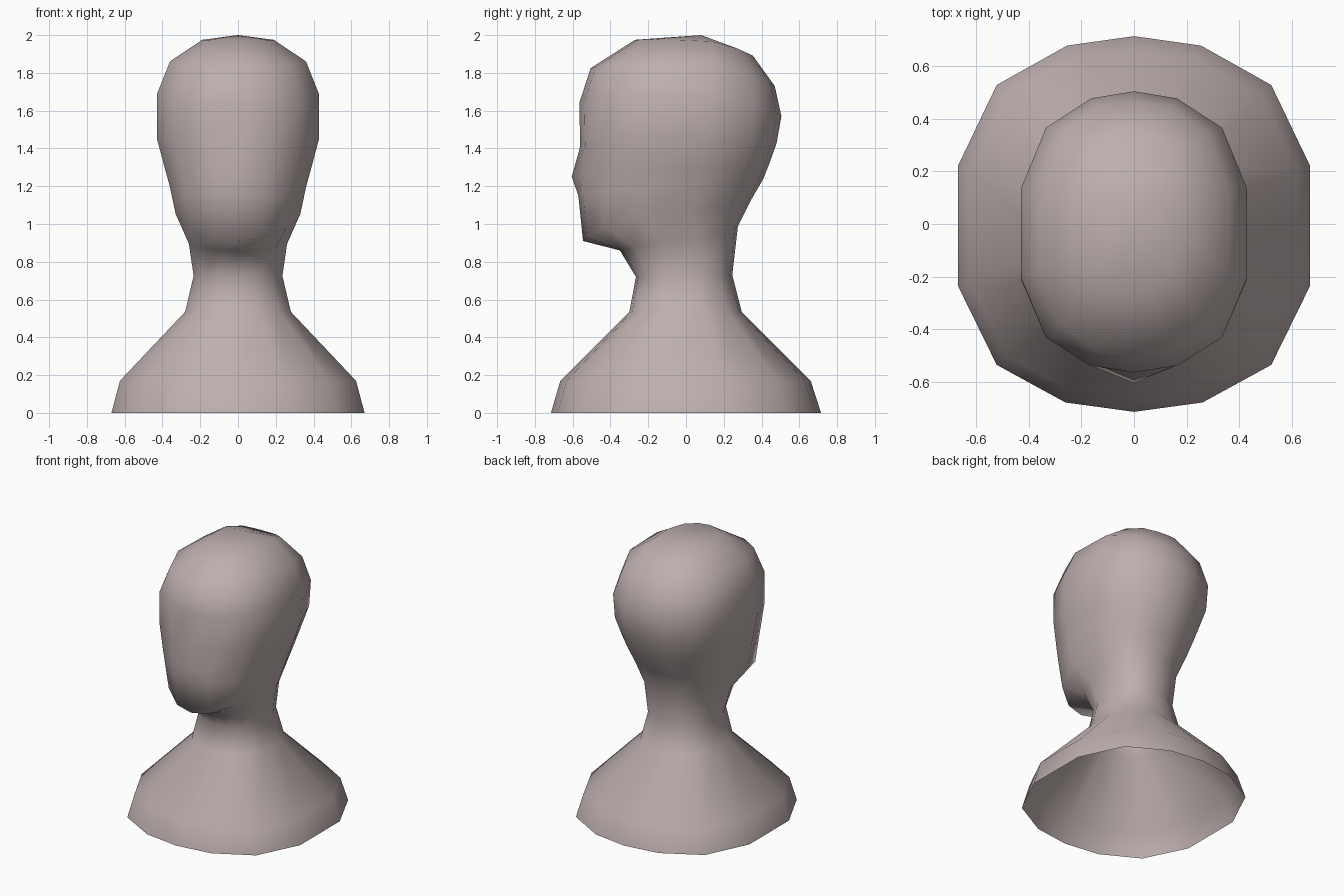
import bpy
import bmesh

cube = bpy.data.objects.get("Cube")
if cube:
    bpy.data.objects.remove(cube)

# Matte clay colour
clay = bpy.data.materials.new("warm grey clay")
clay.use_nodes = True
colour = (0.51, 0.43, 0.425, 1)
clay.diffuse_color = colour
clay.node_tree.nodes["Principled BSDF"].inputs["Base Color"].default_value = colour

# Unit half outline shared by every cross-section, front to back
half = [(0, -1), (.39, -.95), (.78, -.75), (1, -.33),
        (1, .31), (.78, .74), (.38, .95), (0, 1)]
outline = half + [(-x, y) for x, y in reversed(half[1:-1])]

# Cross-sections: half width, side z, front y, front z, back y, back z
sections = [
    (.67, 0, -.715, 0, .715, 0),              # base
    (.625, .17, -.665, .17, .66, .17),        # shoulders
    (.28, .535, -.30, .535, .295, .535),      # neck root
    (.235, .725, -.265, .72, .245, .73),      # neck
    (.26, .90, -.35, .86, .275, .99),         # under the jaw
    (.33, 1.07, -.545, .91, .34, 1.12),       # chin
    (.36, 1.20, -.57, 1.15, .41, 1.24),       # mouth
    (.385, 1.29, -.57, 1.25, .445, 1.33),     # nose
    (.43, 1.46, -.56, 1.41, .48, 1.43),       # eyes
    (.43, 1.69, -.565, 1.64, .505, 1.57),     # brow
    (.36, 1.865, -.505, 1.825, .47, 1.73),    # forehead
    (.19, 1.975, -.27, 1.975, .355, 1.89),    # crown
]
NOSE = 7

bm = bmesh.new()
rings = []
for width, side_z, front, front_z, back, back_z in sections:
    ring = []
    for x, t in outline:
        y = (front + back) / 2 + t * (back - front) / 2
        end_z = front_z if t < 0 else back_z
        ring.append(bm.verts.new((x * width, y, side_z + (end_z - side_z) * t * t)))
    rings.append(ring)

# Nose tip
rings[NOSE][0].co.y -= .035

# Skin between neighbouring sections, left open underneath
count = len(outline)
for low, high in zip(rings, rings[1:]):
    for i in range(count):
        j = (i + 1) % count
        bm.faces.new((low[i], low[j], high[j], high[i]))

# Close the crown
top = bm.verts.new((0, .08, 2))
for i in range(count):
    bm.faces.new((rings[-1][i], rings[-1][(i + 1) % count], top))
for face in bm.faces:
    face.smooth = True

mesh = bpy.data.meshes.new("head_bust")
bm.to_mesh(mesh)
bm.free()
mesh.materials.append(clay)
bust = bpy.data.objects.new("head_bust", mesh)
bpy.context.collection.objects.link(bust)
